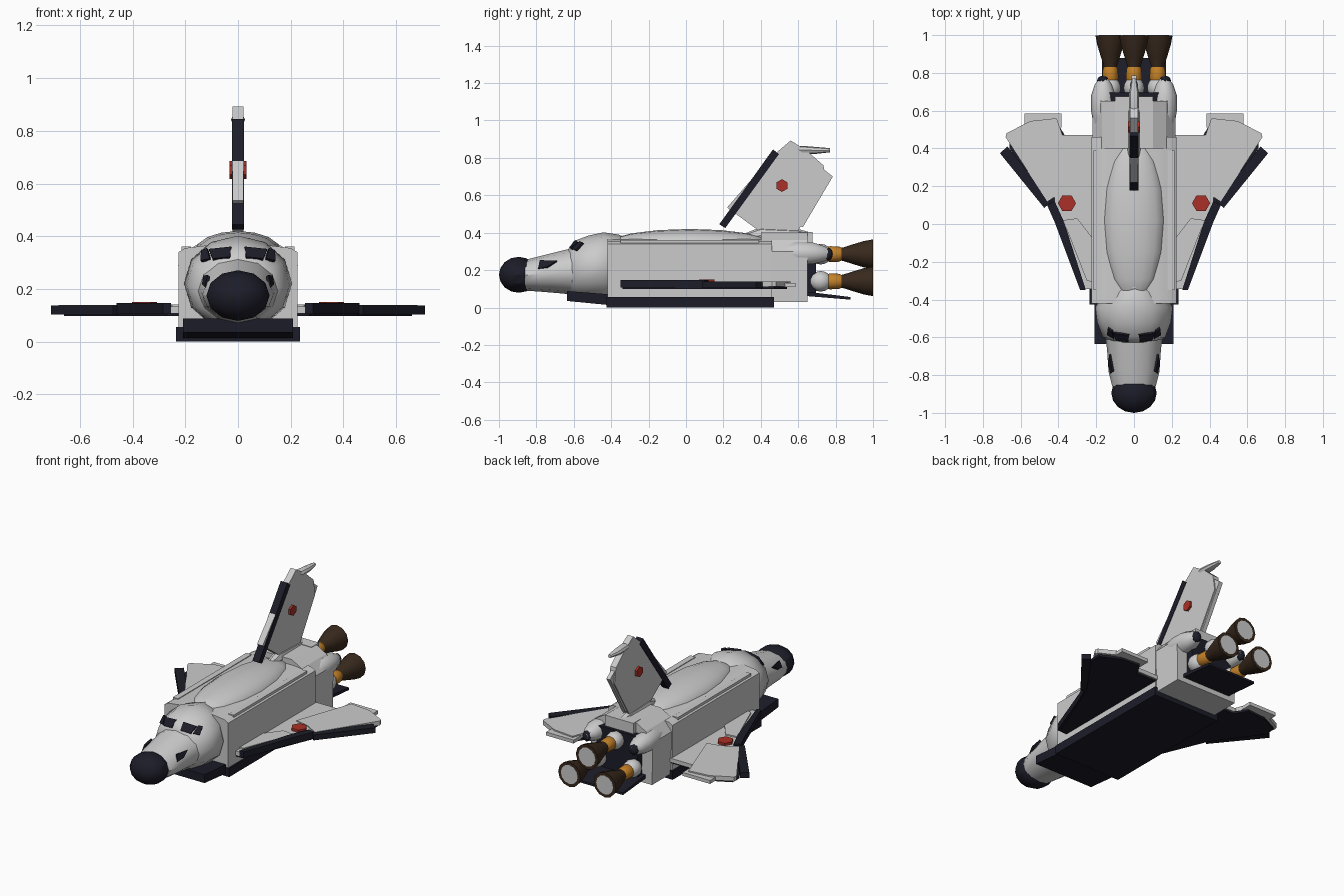
import bpy, bmesh, math
from mathutils import Vector, Matrix


def material(name, color):
    m = bpy.data.materials.new(name)
    m.diffuse_color = (*color, 1)
    return m


DARK = material("black_tile", (0.012, 0.012, 0.022))
RED = material("red_marking", (0.4, 0.03, 0.02))
BROWN = material("nozzle_brown", (0.04, 0.022, 0.012))
ORANGE = material("orange_metal", (0.55, 0.22, 0.02))
GREY = None


def finish(name, bm, mat=None, smooth=0):
    bmesh.ops.recalc_face_normals(bm, faces=bm.faces[:])
    me = bpy.data.meshes.new(name)
    bm.to_mesh(me)
    bm.free()
    ob = bpy.data.objects.new(name, me)
    bpy.context.collection.objects.link(ob)
    if mat:
        me.materials.append(mat)
    if smooth:
        bpy.ops.object.select_all(action='DESELECT')
        ob.select_set(True)
        bpy.context.view_layer.objects.active = ob
        bpy.ops.object.shade_smooth_by_angle(angle=math.radians(smooth))
    return ob


def loft(name, rings, mat=None, smooth=0):
    bm = bmesh.new()
    vs = [[bm.verts.new(p) for p in r] for r in rings]
    n = len(vs[0])
    for a, b in zip(vs, vs[1:]):
        for i in range(n):
            bm.faces.new((a[i], a[(i + 1) % n], b[(i + 1) % n], b[i]))
    bm.faces.new(vs[0])
    bm.faces.new(vs[-1])
    return finish(name, bm, mat, smooth)


def prism(name, pts, axis, lo, hi, mat=None, smooth=0):
    """Extrude a 2D outline along x, y or z."""
    put = {'x': lambda p, t: (t, p[0], p[1]),
           'y': lambda p, t: (p[0], t, p[1]),
           'z': lambda p, t: (p[0], p[1], t)}[axis]
    return loft(name, [[put(p, t) for p in pts] for t in (lo, hi)], mat, smooth)


def box(name, x0, x1, y0, y1, z0, z1, mat=None):
    return prism(name, [(x0, y0), (x1, y0), (x1, y1), (x0, y1)], 'z', z0, z1, mat)


def rings_y(sections, n=12, x=0):
    """Ellipse sections along y: (y, half width, bottom z, top z)."""
    out = []
    for y, rx, zb, zt in sections:
        out.append([(x + rx * math.cos(2 * math.pi * i / n), y,
                     (zb + zt) / 2 + (zt - zb) / 2 * math.sin(2 * math.pi * i / n))
                    for i in range(n)])
    return out


def ellipsoid(name, c, r, mat=None, seg=12, smooth=60):
    bm = bmesh.new()
    bmesh.ops.create_uvsphere(bm, u_segments=seg, v_segments=8, radius=1)
    bm.transform(Matrix.Translation(c) @ Matrix.Diagonal((*r, 1)) @ Matrix.Rotation(math.pi / 2, 4, 'X'))
    return finish(name, bm, mat, smooth)


def plate(name, corners, thick, mat):
    """Thin panel laid on four points in space."""
    c = [Vector(p) for p in corners]
    n = (c[1] - c[0]).cross(c[2] - c[0]).normalized() * thick
    return loft(name, [[p - n for p in c], [p + n for p in c]], mat)


# nose and crew cabin
ellipsoid("nose_cap", (0, -0.895, 0.175), (0.12, 0.105, 0.096), DARK, 12, 30)
loft("nose_section", rings_y([(-0.86, 0.115, 0.09, 0.255), (-0.78, 0.135, 0.085, 0.275),
                              (-0.66, 0.143, 0.075, 0.305), (-0.55, 0.16, 0.06, 0.33)]), GREY, 40)
loft("crew_cabin", rings_y([(-0.63, 0.115, 0.07, 0.31), (-0.6, 0.165, 0.055, 0.355),
                            (-0.52, 0.195, 0.045, 0.385), (-0.44, 0.205, 0.04, 0.402),
                            (-0.36, 0.15, 0.06, 0.39), (-0.28, 0.06, 0.1, 0.355)]), GREY, 40)
box("cabin_antenna", -0.007, 0.007, -0.34, -0.24, 0.34, 0.385)

# fuselage
prism("mid_fuselage", [(-0.225, 0.03), (0.225, 0.03), (0.225, 0.34), (0.2, 0.355), (0.12, 0.365),
                       (-0.12, 0.365), (-0.2, 0.355), (-0.225, 0.34)], 'y', -0.42, 0.46, GREY, 30)
ellipsoid("payload_hump", (0, 0.02, 0.34), (0.165, 0.44, 0.08), GREY, 16)
prism("aft_fuselage", [(-0.215, 0.03), (0.215, 0.03), (0.22, 0.3), (0.17, 0.36), (0.1, 0.4),
                       (-0.1, 0.4), (-0.17, 0.36), (-0.22, 0.3)], 'y', 0.4, 0.65)
box("aft_lip", -0.1, 0.1, 0.6, 0.675, 0.33, 0.403)
box("engine_bulkhead", -0.145, 0.145, 0.64, 0.695, 0.07, 0.335, DARK)

# belly heat shield
box("belly_shield", -0.235, 0.235, -0.425, 0.47, 0, 0.055, DARK)
prism("forward_belly_shield", [(-0.635, 0.035), (-0.4, 0.012), (-0.4, 0.07), (-0.635, 0.088)],
      'x', -0.208, 0.208, DARK)
prism("body_flap", [(0.6, 0.065), (0.88, 0.042), (0.88, 0.056), (0.6, 0.09)], 'x', -0.17, 0.17, DARK)

# mirrored parts
for s, side in ((1, "right"), (-1, "left")):
    def slab(name, pts, z0, z1, mat=None):
        return prism(f"{name}_{side}", [(s * x, y) for x, y in pts], 'z', z0, z1, mat)

    def panel(name, pts, mat=DARK):
        return plate(f"{name}_{side}", [(s * x, y, z) for x, y, z in pts], 0.006, mat)

    # wings
    slab("wing_glove", [(0.2, -0.345), (0.27, -0.345), (0.38, 0.0), (0.42, 0.1), (0.42, 0.3),
                        (0.38, 0.47), (0.2, 0.47)], 0.108, 0.134)
    slab("glove_panel", [(0.2, -0.31), (0.25, -0.3), (0.375, 0.02), (0.3, 0.03), (0.2, -0.1)], 0.12, 0.142)
    slab("glove_edge", [(0.255, -0.35), (0.285, -0.35), (0.42, 0.01), (0.46, 0.1), (0.42, 0.12),
                        (0.37, 0.01)], 0.106, 0.146, DARK)
    slab("wing_panel", [(0.28, 0.19), (0.37, 0.17), (0.46, 0.12), (0.68, 0.46), (0.675, 0.48),
                        (0.55, 0.545), (0.41, 0.56)], 0.112, 0.14)
    slab("wing_edge", [(0.475, 0.085), (0.71, 0.375), (0.67, 0.41), (0.435, 0.12)], 0.104, 0.138, DARK)
    slab("wing_underside", [(0.2, -0.34), (0.27, -0.34), (0.46, 0.12), (0.66, 0.4), (0.66, 0.47),
                            (0.54, 0.53), (0.41, 0.54), (0.36, 0.46), (0.2, 0.46)], 0.098, 0.112, DARK)
    slab("elevon", [(0.385, 0.51), (0.58, 0.51), (0.58, 0.585), (0.385, 0.585)], 0.11, 0.132)
    slab("wing_marking", [(0.355 + 0.048 * math.cos(a * math.pi / 3), 0.11 + 0.048 * math.sin(a * math.pi / 3))
                          for a in range(6)], 0.13, 0.15, RED)
    # payload door rail
    slab("door_rail", [(0.178, -0.35), (0.215, -0.35), (0.215, 0.39), (0.178, 0.39)], 0.335, 0.362)

    # windows
    panel("front_window", [(0.03, -0.622, 0.318), (0.095, -0.612, 0.312), (0.11, -0.575, 0.348),
                           (0.025, -0.585, 0.357)])
    panel("corner_window", [(0.105, -0.605, 0.312), (0.14, -0.585, 0.305), (0.137, -0.55, 0.345),
                            (0.115, -0.565, 0.352)])
    panel("nose_vent", [(0.122, -0.79, 0.205), (0.132, -0.74, 0.215), (0.127, -0.69, 0.248),
                        (0.11, -0.78, 0.25)])

    # manoeuvring pod with thruster
    loft(f"pod_{side}", rings_y([(0.45, 0.02, 0.27, 0.3), (0.51, 0.05, 0.24, 0.335), (0.6, 0.065, 0.225, 0.355),
                                 (0.68, 0.065, 0.23, 0.35), (0.74, 0.045, 0.245, 0.33),
                                 (0.78, 0.015, 0.27, 0.305)], 10, s * 0.162), GREY, 40)
    ellipsoid(f"pod_thruster_{side}", (s * 0.165, 0.76, 0.285), (0.03, 0.025, 0.035), DARK, 8)

    # tail marking
    prism(f"tail_marking_{side}", [(0.513 + 0.034 * math.sin(a * math.pi / 3), 0.652 + 0.034 * math.cos(a * math.pi / 3))
                                   for a in range(6)], 'x', s * 0.015, s * 0.033, RED)

# tail fin
prism("tail_fin", [(0.22, 0.535), (0.41, 0.395), (0.59, 0.395), (0.75, 0.66), (0.735, 0.76),
                   (0.65, 0.835), (0.56, 0.893), (0.45, 0.8)], 'x', -0.02, 0.02)
prism("tail_leading_edge", [(0.178, 0.445), (0.21, 0.425), (0.497, 0.82), (0.465, 0.845)], 'x', -0.023, 0.023, DARK)
prism("rudder", [(0.6, 0.44), (0.625, 0.43), (0.785, 0.7), (0.66, 0.8), (0.64, 0.77), (0.74, 0.68)],
      'x', -0.013, 0.013)
loft("tail_root_fairing", rings_y([(0.3, 0.02, 0.35, 0.39), (0.4, 0.035, 0.34, 0.43),
                                   (0.6, 0.035, 0.34, 0.42), (0.67, 0.015, 0.36, 0.4)], 8))
loft("tail_tip_pod", rings_y([(0.58, 0.012, 0.835, 0.855), (0.62, 0.027, 0.82, 0.865),
                              (0.7, 0.025, 0.822, 0.858), (0.77, 0.012, 0.83, 0.852)], 8), GREY, 40)

# main engines
for i, (x, z) in enumerate(((0, 0.285), (-0.125, 0.14), (0.125, 0.14))):
    def turned(name, prof, mat, smooth=40):
        return loft(f"{name}_{i + 1}", rings_y([(y, r, z - r, z + r) for y, r in prof], 12, x), mat, smooth)

    ellipsoid(f"engine_dome_{i + 1}", (x, 0.72, z), (0.055, 0.06, 0.055))
    turned("engine_collar", [(0.74, 0.03), (0.77, 0.043), (0.82, 0.04), (0.84, 0.03)], ORANGE)
    turned("engine_nozzle", [(0.8, 0.03), (0.84, 0.036), (0.89, 0.052), (0.95, 0.07), (0.999, 0.079)], BROWN)
    turned("nozzle_inside", [(0.98, 0.058), (1.0, 0.06)], GREY)
